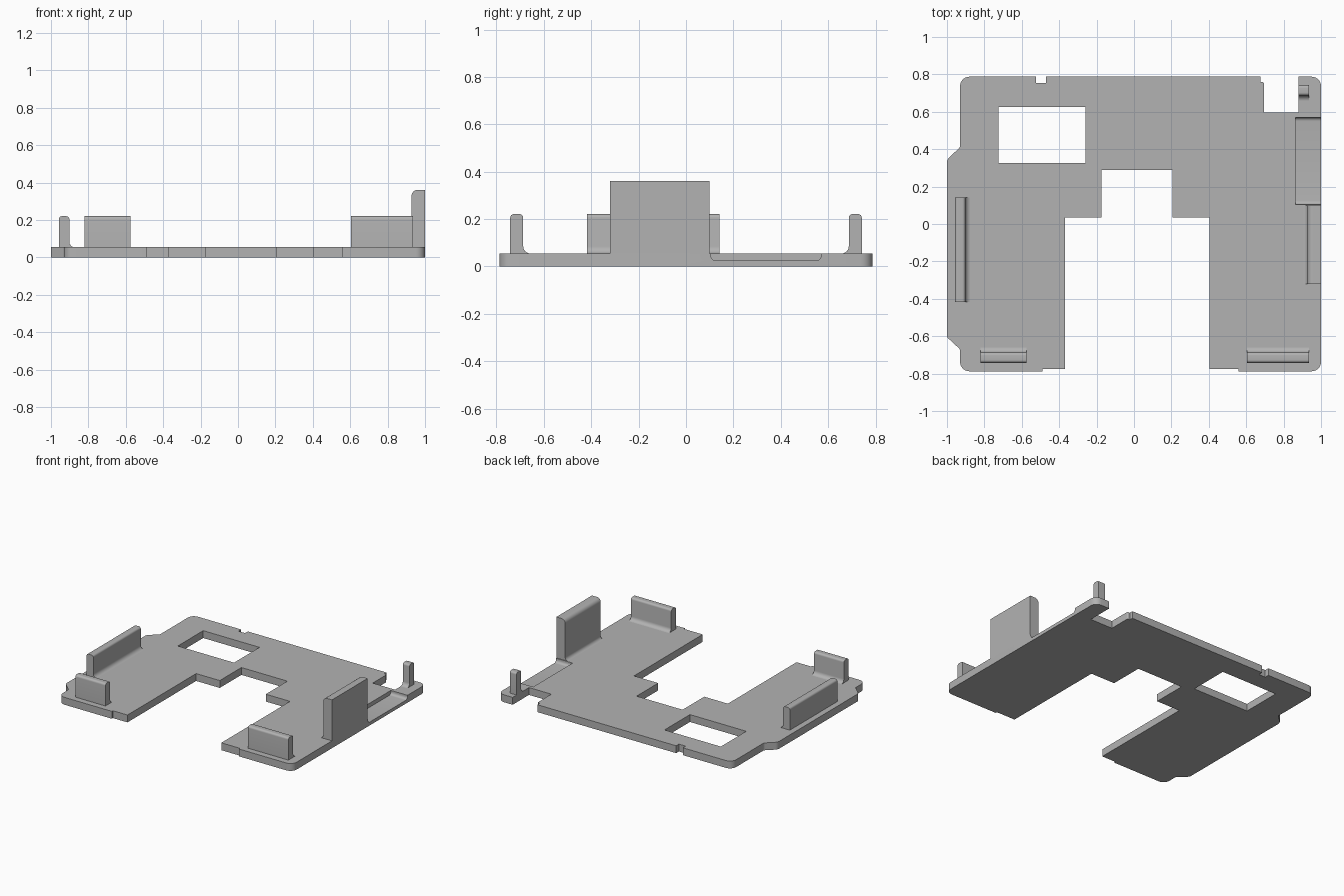
import bpy
import bmesh
import math
from mathutils import Vector

cube = bpy.data.objects.get("Cube")
if cube:
    bpy.data.objects.remove(cube, do_unlink=True)

THICK = 0.055
GREY = (0.45, 0.45, 0.45, 1)

grey = bpy.data.materials.new("plain grey")
grey.use_nodes = True
grey.diffuse_color = GREY
grey.node_tree.nodes["Principled BSDF"].inputs["Base Color"].default_value = GREY


def rounded(corners, steps=6):
    """Turn (x, y, radius) corners into a 2D outline with arcs."""
    outline = []
    for i, corner in enumerate(corners):
        p = Vector(corner[:2])
        r = corner[2] if len(corner) > 2 else 0
        if not r:
            outline.append(p)
            continue
        a = (Vector(corners[i - 1][:2]) - p).normalized()
        b = (Vector(corners[(i + 1) % len(corners)][:2]) - p).normalized()
        half = a.angle(b) / 2
        centre = p + (a + b).normalized() * (r / math.sin(half))
        start = p + a * (r / math.tan(half)) - centre
        end = p + b * (r / math.tan(half)) - centre
        for k in range(steps + 1):
            d = start.lerp(end, k / steps)
            sweep = start.angle(end)
            t = k / steps
            d = (start * math.sin((1 - t) * sweep) + end * math.sin(t * sweep)) / math.sin(sweep)
            outline.append(centre + d)
    return outline


def prism(name, corners, place, sweep):
    """Extrude a rounded outline, placed in space by a function."""
    bm = bmesh.new()
    face = bm.faces.new([bm.verts.new(place(p)) for p in rounded(corners)])
    grown = bmesh.ops.extrude_face_region(bm, geom=[face])["geom"]
    bmesh.ops.translate(bm, vec=sweep, verts=[v for v in grown if isinstance(v, bmesh.types.BMVert)])
    bmesh.ops.recalc_face_normals(bm, faces=bm.faces)
    mesh = bpy.data.meshes.new(name)
    bm.to_mesh(mesh)
    bm.free()
    mesh.materials.append(grey)
    obj = bpy.data.objects.new(name, mesh)
    bpy.context.collection.objects.link(obj)
    return obj


def activate(obj):
    bpy.ops.object.select_all(action="DESELECT")
    obj.select_set(True)
    bpy.context.view_layer.objects.active = obj


def cut(obj, cutter):
    activate(obj)
    mod = obj.modifiers.new("cut", "BOOLEAN")
    mod.operation, mod.solver, mod.object = "DIFFERENCE", "EXACT", cutter
    bpy.ops.object.modifier_apply(modifier=mod.name)
    bpy.data.objects.remove(cutter, do_unlink=True)


def tab(name, start, inward, along, height, width=0.055, fillet=0.03, inner_r=0.015, outer_r=0.015):
    """Upright tab with a rounded top and a fillet at its inner foot."""
    foot = width + fillet + 0.001
    profile = [(0, -0.01), (foot, -0.01), (foot, 0), (width, 0, fillet),
               (width, height, inner_r), (0, height, outer_r)]
    base = Vector((*start, THICK - 0.0005))
    inward = Vector(inward)
    return prism(name, profile, lambda p: base + inward * p.x + Vector((0, 0, p.y)), Vector(along))


# Base plate outline, anticlockwise from the front right corner
front, back = -0.7875, 0.7875
outline = [
    (-0.93, front, 0.05), (-0.49, front), (-0.49, -0.775), (-0.37, -0.775),
    # stepped bay
    (-0.37, 0.035), (-0.175, 0.035), (-0.175, 0.29),
    (0.205, 0.29), (0.205, 0.035), (0.405, 0.035),
    (0.405, -0.775), (0.56, -0.775), (0.56, front), (1, front, 0.05),
    # back edge with its notches
    (1, back, 0.05), (0.88, back), (0.88, 0.595), (0.695, 0.595),
    (0.695, 0.76, 0.01), (0.675, 0.76), (0.675, back),
    (-0.47, back), (-0.47, 0.755), (-0.525, 0.755), (-0.525, back),
    (-0.93, back, 0.05),
    # bulged side
    (-0.93, 0.41, 0.02), (-1, 0.345, 0.04), (-1, -0.605, 0.02), (-0.93, -0.67, 0.02),
]
plate = prism("base_plate", outline, lambda p: (p.x, p.y, 0), Vector((0, 0, THICK)))

# Rectangular window
window = [(-0.725, 0.325), (-0.26, 0.325), (-0.26, 0.625), (-0.725, 0.625)]
cut(plate, prism("window_cutter", window, lambda p: (p.x, p.y, -0.1), Vector((0, 0, 0.3))))

# Shallow recess open to the side
recess = [(0.105, 0.025, 0.02), (0.57, 0.025, 0.02), (0.57, 0.1), (0.105, 0.1)]
cut(plate, prism("recess_cutter", recess, lambda p: (0.863, p.x, p.y), Vector((0.2, 0, 0))))

# Upright tabs, wall and peg
TAB = 0.166
parts = [
    plate,
    tab("right_side_tab", (-0.957, -0.418), (1, 0, 0), (0, 0.56, 0), TAB),
    tab("front_right_tab", (-0.822, -0.742), (0, 1, 0), (0.247, 0, 0), TAB),
    tab("front_left_tab", (0.603, -0.742), (0, 1, 0), (0.333, 0, 0), TAB),
    tab("back_left_peg", (0.88, 0.742), (0, -1, 0), (0.055, 0, 0), TAB),
    tab("left_wall", (1, -0.32), (-1, 0, 0), (0, 0.42, 0), 0.306,
        width=0.072, fillet=0.025, inner_r=0.03, outer_r=0),
]

for part in parts:
    activate(part)
    bpy.ops.object.shade_smooth_by_angle(angle=math.radians(30))
